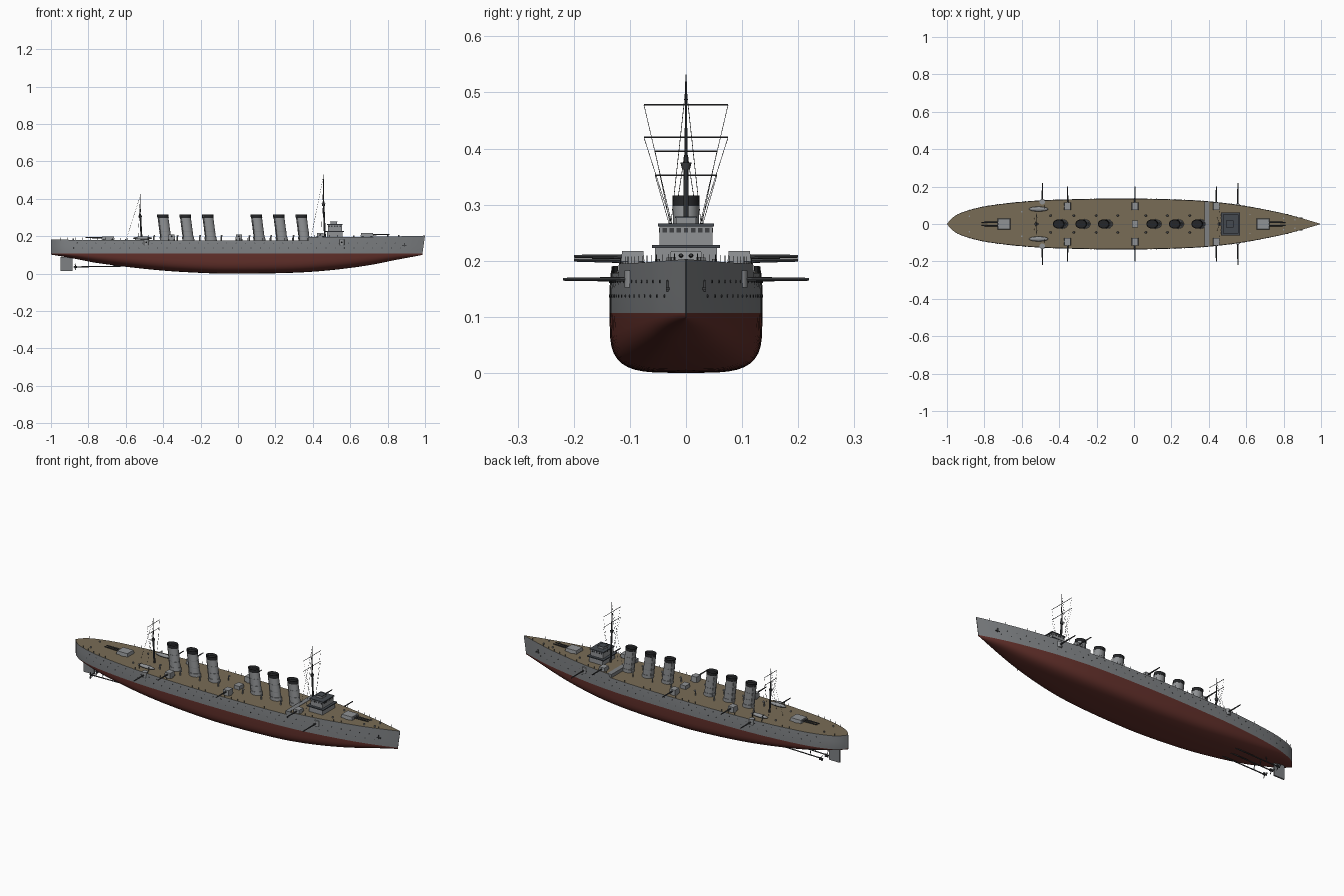
import bpy, bmesh, math
from mathutils import Matrix, Vector

if "Cube" in bpy.data.objects:
    bpy.data.objects.remove(bpy.data.objects["Cube"])


def material(name, rgb):
    m = bpy.data.materials.new(name)
    m.diffuse_color = (*rgb, 1)
    m.use_nodes = True
    m.node_tree.nodes["Principled BSDF"].inputs["Base Color"].default_value = m.diffuse_color
    return m


GREY = material("hull grey", (0.21, 0.22, 0.23))
LIGHT = material("superstructure grey", (0.28, 0.29, 0.30))
RED = material("antifouling red", (0.125, 0.030, 0.024))
DECK = material("deck planking", (0.19, 0.15, 0.092))
SLATE = material("slate roof", (0.06, 0.068, 0.08))
BLACK = material("soot black", (0.018, 0.019, 0.021))
DARK = material("gunmetal", (0.05, 0.053, 0.057))


def curve(pts, x):
    """Smooth interpolation through (x, value) points."""
    i = max(j for j in range(len(pts) - 1) if j == 0 or pts[j][0] <= x)
    slope = lambda a, b: (pts[b][1] - pts[a][1]) / (pts[b][0] - pts[a][0])
    (x0, y0), (x1, y1) = pts[i], pts[i + 1]
    m0, m1 = slope(max(i - 1, 0), i + 1), slope(i, min(i + 2, len(pts) - 1))
    h = x1 - x0
    t = (x - x0) / h
    return ((2*t**3 - 3*t*t + 1)*y0 + (t**3 - 2*t*t + t)*h*m0
            + (3*t*t - 2*t**3)*y1 + (t**3 - t*t)*h*m1)


WIDTH = [(-1, 0), (-.975, .03), (-.93, .058), (-.8, .094), (-.55, .123), (-.3, .133), (0, .136),
         (.35, .125), (.56, .102), (.78, .061), (.9, .03), (1, 0)]
KEEL = [(-1, .102), (-.9, .085), (-.74, .055), (-.42, .018), (-.15, .002), (0, 0), (.3, .005),
        (.5, .019), (.7, .045), (.85, .074), (1, .1)]
WATER = .107


def half(x):
    return max(0, curve(WIDTH, x))


def deck_z(x):
    return .195 + .008 * max(0, (x - .4) / .6) ** 2 if x > .39 else .178 + .004 * max(0, -x) ** 2


def finish(name, bm, *mats):
    bmesh.ops.recalc_face_normals(bm, faces=bm.faces)
    me = bpy.data.meshes.new(name)
    bm.to_mesh(me)
    bm.free()
    for m in mats:
        me.materials.append(m)
    ob = bpy.data.objects.new(name, me)
    bpy.context.collection.objects.link(ob)
    return ob


def box(bm, x, y, z, top=1.0):
    """Box from (min, max) ranges, top face optionally tapered."""
    c = Vector(((x[0]+x[1])/2, (y[0]+y[1])/2, (z[0]+z[1])/2))
    s = (abs(x[1]-x[0]), abs(y[1]-y[0]), abs(z[1]-z[0]))
    vs = bmesh.ops.create_cube(bm, size=1, matrix=Matrix.Translation(c) @ Matrix.Diagonal((*s, 1)))['verts']
    for v in vs:
        if v.co.z > c.z:
            v.co.x, v.co.y = c.x + (v.co.x - c.x)*top, c.y + (v.co.y - c.y)*top


def rod(bm, a, b, r1, r2=None, n=8):
    a, b = Vector(a), Vector(b)
    d = b - a
    mat = Matrix.Translation((a + b)/2) @ d.to_track_quat('Z', 'Y').to_matrix().to_4x4()
    return bmesh.ops.create_cone(bm, cap_ends=True, segments=n, radius1=r1,
                                 radius2=r1 if r2 is None else r2, depth=d.length, matrix=mat)['verts']


# hull: lofted sections, red under the waterline, planked deck on top
bm = bmesh.new()
stations = sorted({round(-math.cos(math.pi*i/64), 4) for i in range(65)} | {.382, .398})
rings = []
for x in stations:
    w, k, d = max(half(x), .0008), max(0, curve(KEEL, x)), deck_z(x)
    n = 4 - 2.1 * x * x
    sec = []
    for j in range(11):
        a = math.pi/2 * j/10
        sec.append((w * math.sin(a)**(2/n), WATER - (WATER - k) * math.cos(a)**(2/n)))
    sec += [(w * 1.0, .15), (w * .985, d)]
    pts = [(-y, z) for y, z in sec[:0:-1]] + sec
    rake = .015 * max(0, x) ** 10
    rings.append([bm.verts.new((x - rake * (d - z) / (d - .1), y, z)) for y, z in pts])
for A, B in zip(rings, rings[1:]):
    for j in range(len(A)):
        j2 = (j + 1) % len(A)
        f = bm.faces.new((A[j], A[j2], B[j2], B[j]))
        if j2 == 0:
            f.material_index = 2 if abs(A[0].co.z - B[0].co.z) < .01 else 0
        else:
            f.material_index = 1 if max(A[j].co.z, A[j2].co.z) < WATER + .001 else 0
for r in (rings[0], rings[-1]):
    bm.faces.new(r)
finish("hull", bm, GREY, RED, DECK)

# forecastle bulkhead behind the deck break
bm = bmesh.new()
box(bm, (.376, .402), (-.119, .119), (.175, .1965))
finish("deck_break", bm, GREY)

# rudder, shafts and propellers
bm = bmesh.new()
box(bm, (-.95, -.885), (-.004, .004), (.015, .09))
finish("rudder", bm, GREY)
bm = bmesh.new()
for y in (-.05, 0, .05):
    rod(bm, (-.875, y, .036), (-.5, y, .042), .003)
    rod(bm, (-.88, y, .036), (-.86, y, .036), .003, .006)
    rod(bm, (-.8, y, .037), (-.8, y * .8, .075), .002)
    for i in range(3):
        a = 2*math.pi*i/3
        p = Vector((-.87, y + .011*math.cos(a), .036 + .011*math.sin(a)))
        m = (Matrix.Translation(p) @ Matrix.Rotation(a, 4, 'X') @ Matrix.Rotation(.5, 4, 'Y')
             @ Matrix.Diagonal((.002, .011, .006, 1)))
        bmesh.ops.create_icosphere(bm, subdivisions=1, radius=1, matrix=m)
finish("propellers", bm, DARK)

# six raked oval funnels with black caps
bm, caps, bands = bmesh.new(), bmesh.new(), bmesh.new()


def oval(b, x, z0, z1, r):
    vs = rod(b, (0, 0, z0), (0, 0, z1), r, n=24)
    top = [f for f in {f for v in vs for f in v.link_faces} if f.normal.z > .9 or
           all(abs(v.co.z - z1) < 1e-5 for v in f.verts)]
    for v in vs:
        v.co.y *= .8
        v.co.x += x - .13 * (v.co.z - .178)
    return top


for x in (-.385, -.265, -.145, .115, .235, .355):
    oval(bm, x, .175, .3, .029)
    oval(bm, x, .175, .196, .032)
    top = oval(caps, x, .298, .316, .0305)
    bmesh.ops.inset_region(caps, faces=top, thickness=.003)
    bmesh.ops.translate(caps, verts=list({v for f in top for v in f.verts}), vec=(0, 0, -.012))
    for z in (.225, .262):
        oval(bands, x, z, z + .002, .0298)
    for s in (-1, 1):
        rod(bands, (x - .026, s*.014, .178), (x - .04, s*.014, .31), .0016, n=6)
finish("funnels", bm, LIGHT)
finish("funnel_caps", caps, BLACK)
finish("funnel_bands", bands, GREY)

# bridge: two storeys, window band, dark roofs
bm, roof, win = bmesh.new(), bmesh.new(), bmesh.new()
box(bm, (.475, .56), (-.055, .055), (.19, .226))
box(bm, (.48, .555), (-.047, .047), (.226, .263))
box(bm, (.495, .53), (-.018, .018), (.263, .277))
box(roof, (.466, .568), (-.061, .061), (.223, .228))
box(roof, (.475, .56), (-.05, .05), (.261, .266))
box(roof, (.493, .532), (-.02, .02), (.276, .279))
for i in range(7):
    y = (i - 3) * .0125
    box(win, (.553, .556), (y - .004, y + .004), (.25, .258))
for i in range(5):
    for s in (-1, 1):
        x = .488 + i * .0145
        box(win, (x - .004, x + .004), (s*.046, s*.048), (.25, .258))
finish("bridge", bm, LIGHT)
finish("bridge_roofs", roof, SLATE)
finish("bridge_windows", win, DARK)

# main twin turrets fore and aft
bm, guns = bmesh.new(), bmesh.new()
for x, z, s in ((.69, .196, 1), (-.695, .179, -1)):
    rod(bm, (x, 0, z - .01), (x, 0, z + .004), .03, n=24)
    box(bm, (x - .035, x + .035), (-.03, .03), (z + .004, z + .021), .9)
    for y in (-.009, .009):
        rod(guns, (x + s*.03, y, z + .013), (x + s*.12, y, z + .014), .0042, .0028)

# wing mounts on deck and casemate guns in the hull side
for s in (-1, 1):
    for x, z in ((-.355, .2), (.005, .2), (.44, .207)):
        d = deck_z(x)
        rod(bm, (x, s*.094, d - .01), (x, s*.094, d + .006), .019, n=16)
        box(bm, (x - .018, x + .018), (s*.074, s*.116), (d + .004, z + .010), .9)
        rod(guns, (x, s*.11, z), (x, s*.2, z + .001), .0042, .0026)
    for x in (-.49, .555):
        w = half(x)
        rod(bm, (x, s*(w - .008), .152), (x, s*(w - .008), .183), .015, n=16)
        rod(guns, (x, s*w, .167), (x, s*.219, .167), .004, .0026)
finish("turrets", bm, LIGHT)
finish("gun_barrels", guns, DARK)

# masts, yards, fighting top and rigging
bm, rig = bmesh.new(), bmesh.new()
for x, z0, z1, z2, yards, foot in ((.465, .19, .385, .532, ((.478, .075), (.42, .075)), .39),
                                   (-.515, .175, .32, .425, ((.395, .055), (.352, .055)), -.6)):
    top = x - .008
    rod(bm, (x, 0, z0), (top, 0, z1), .0052, .0042)
    rod(bm, (top, 0, z1 - .02), (top, 0, z2), .003, .0012)
    rod(bm, (top, 0, z1 - .022), (top, 0, z1 - .010), .007, .010, n=12)
    rod(rig, (top, 0, z2 - .01), (foot, 0, z0), .0006, n=4)
    for z, w in yards:
        rod(bm, (top, -w, z), (top, w, z), .0013, n=6)
        for s in (-1, 1):
            rod(rig, (top, s*w, z), (x, s*.024, z0 + .07), .0005, n=4)
    for s in (-1, 1):
        rod(rig, (top, 0, z2 - .02), (x - .02, s*.035, z0), .0006, n=4)
finish("masts", bm, DARK)
finish("rigging", rig, DARK)

# ship's boats on davits, either side of the aft mast
bm, dav = bmesh.new(), bmesh.new()
for s in (-1, 1):
    m = Matrix.Translation((-.51, s*.08, .19)) @ Matrix.Diagonal((.052, .013, .009, 1))
    bmesh.ops.create_uvsphere(bm, u_segments=16, v_segments=8, radius=1, matrix=m)
    for x in (-.54, -.48):
        rod(dav, (x, s*.1, .175), (x, s*.1, .2), .0015, n=6)
        rod(dav, (x, s*.1, .2), (x, s*.08, .204), .0015, n=6)
finish("boats", bm, LIGHT)
finish("davits", dav, DARK)

# deck fittings: ventilators and bollards
bm = bmesh.new()
for s in (-1, 1):
    for x in (-.45, -.325, -.205, -.09, .06, .175, .295):
        rod(bm, (x, s*.045, .172), (x, s*.045, .2), .0035)
        rod(bm, (x - .002, s*.045, .2), (x + .007, s*.045, .203), .0035, .0055)
    for x in (-.88, -.6, .62, .8, .86):
        rod(bm, (x, s*half(x)*.55, deck_z(x) - .005), (x, s*half(x)*.55, deck_z(x) + .007), .004)
box(bm, (-.012, .022), (-.02, .02), (.17, .198))
finish("deck_fittings", bm, LIGHT)

# railing stanchions, portholes and anchors
bm, ports = bmesh.new(), bmesh.new()
for s in (-1, 1):
    for i in range(48):
        x = -.95 + i * .04
        y, z = s * half(x) * .97, deck_z(x)
        rod(bm, (x, y, z - .003), (x, y, z + .012), .0007, n=4)
    for i in range(36):
        x = -.88 + i * .05
        e = .004
        slope = (half(x + e) - half(x - e)) / (2*e)
        nrm = Vector((-slope, s, 0)).normalized()
        for z in (.137, .163):
            p = Vector((x + (.02 if z > .15 else 0), 0, z))
            p.y = s * half(p.x) * (.995 if z > .15 else 1)
            rod(ports, p - nrm*.002, p + nrm*.0012, .0026)
    x = .89
    box(ports, (x - .012, x + .012), (s*half(x) - .003, s*half(x) + .003), (.148, .152))
    box(ports, (x - .002, x + .002), (s*half(x) - .003, s*half(x) + .003), (.145, .165))
finish("railing_posts", bm, DARK)
finish("portholes_and_anchors", ports, DARK)

# smooth curved parts, keep hard edges
for ob in bpy.context.collection.objects:
    ob.select_set(True)
    bpy.context.view_layer.objects.active = ob
bpy.ops.object.shade_smooth_by_angle(angle=math.radians(35))
